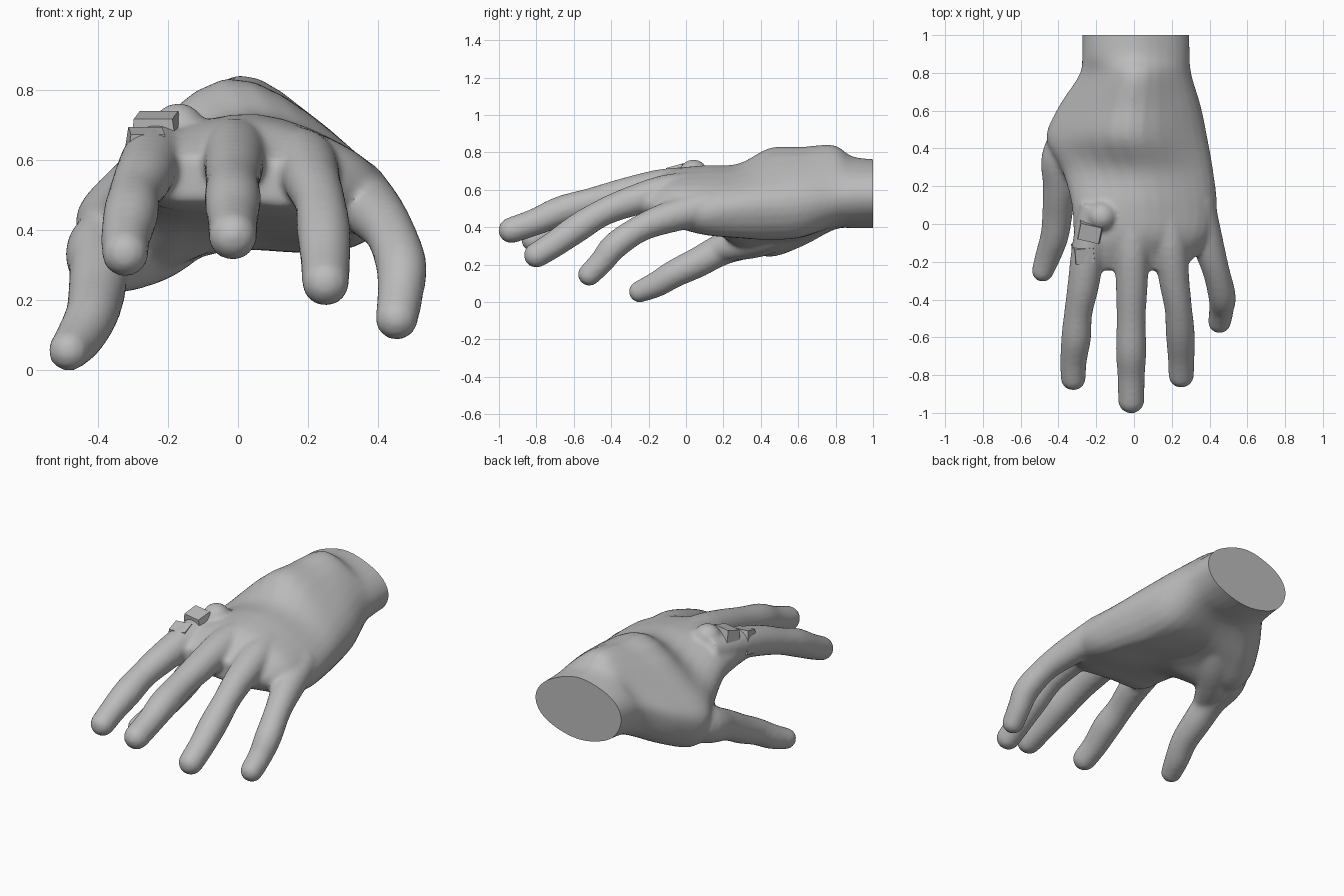
import bpy, bmesh, math
from mathutils import Vector, Matrix

if "Cube" in bpy.data.objects:
    bpy.data.objects.remove(bpy.data.objects["Cube"])

grey = bpy.data.materials.new("plain_grey")
grey.diffuse_color = (0.5, 0.5, 0.5, 1)
grey.use_nodes = True
grey.node_tree.nodes["Principled BSDF"].inputs["Base Color"].default_value = grey.diffuse_color
GROW = 0.007  # makes up for the shrinkage of the softening


def catmull(p0, p1, p2, p3, t):
    return 0.5 * (2 * p1 + (p2 - p0) * t + (2 * p0 - 5 * p1 + 4 * p2 - p3) * t * t
                  + (3 * p1 - p0 - 3 * p2 + p3) * t ** 3)


def spline(points, steps, closed=False):
    pts = [Vector(p) for p in points]
    n = len(pts)
    out = []
    for i in range(n if closed else n - 1):
        idx = [(i + k) % n if closed else min(max(i + k, 0), n - 1) for k in (-1, 0, 1, 2)]
        out += [catmull(*[pts[j] for j in idx], s / steps) for s in range(steps)]
    return out if closed else out + [pts[-1]]


def loft(bm, rings):
    loops = [[bm.verts.new(p) for p in ring] for ring in rings]
    n = len(loops[0])
    faces = [bm.faces.new(loops[0]), bm.faces.new(loops[-1])]
    for a, b in zip(loops, loops[1:]):
        for i in range(n):
            faces.append(bm.faces.new((a[i], a[(i + 1) % n], b[(i + 1) % n], b[i])))
    bmesh.ops.recalc_face_normals(bm, faces=faces)


def ball(bm, centre, r):
    bmesh.ops.create_icosphere(bm, subdivisions=3, radius=r,
                               matrix=Matrix.Translation(centre))


# finger: round tube along a path of x, y, z, radius, with a rounded tip
def finger(bm, path):
    pts = spline(path, 5)
    rings = []
    for i, p in enumerate(pts):
        d = (pts[min(i + 1, len(pts) - 1)] - pts[max(i - 1, 0)]).to_3d().normalized()
        side = d.cross(Vector((0, 0, 1))).normalized()
        up = side.cross(d)
        rings.append([p.to_3d() + (p[3] + GROW) * (math.cos(a) * side + math.sin(a) * up)
                      for a in [k * math.tau / 20 for k in range(20)]])
    loft(bm, rings)
    ball(bm, pts[0].to_3d(), pts[0][3] + GROW)


def new_object(name, bm):
    me = bpy.data.meshes.new(name)
    bm.to_mesh(me)
    bm.free()
    me.materials.append(grey)
    ob = bpy.data.objects.new(name, me)
    bpy.context.collection.objects.link(ob)
    return ob


bm = bmesh.new()

# palm and wrist: y, left x, right x, then heights around the section
# (left, top left, top, top right, right, bottom right, bottom, bottom left)
sections = [
    (1.10, -.275, .295, .59, .70, .76, .69, .57, .46, .395, .46),
    (0.90, -.275, .295, .58, .70, .775, .69, .57, .45, .395, .44),
    (0.79, -.29, .305, .56, .67, .84, .70, .55, .43, .395, .40),
    (0.62, -.40, .355, .47, .61, .83, .69, .52, .36, .345, .30),
    (0.45, -.465, .39, .42, .58, .825, .67, .51, .34, .345, .24),
    (0.28, -.38, .42, .46, .61, .74, .63, .50, .345, .37, .29),
    (0.10, -.33, .44, .55, .67, .73, .62, .48, .36, .395, .42),
    (-.06, -.32, .42, .57, .67, .71, .62, .48, .40, .43, .46),
    (-.17, -.31, .33, .57, .64, .655, .60, .51, .44, .455, .47),
    (-.245, -.28, .25, .56, .60, .61, .58, .53, .47, .485, .49),
]
fractions = (0, .13, .5, .87, 1, .87, .5, .13)
rings = []
for s in spline(sections, 5):
    outline = [(s[1] + (s[2] - s[1]) * f, s[0], s[3 + i]) for i, f in enumerate(fractions)]
    rings.append(spline(outline, 4, closed=True))
loft(bm, rings)

# index finger
finger(bm, [(-.322, -.815, .333, .060), (-.32, -.72, .38, .064), (-.306, -.60, .445, .072),
            (-.295, -.47, .50, .068), (-.268, -.32, .555, .077), (-.24, -.12, .605, .082),
            (-.20, .10, .63, .08)])
# middle finger
finger(bm, [(-.015, -.934, .383, .063), (-.015, -.80, .43, .066), (-.015, -.67, .485, .074),
            (-.015, -.50, .535, .070), (-.012, -.32, .58, .078), (-.01, -.12, .62, .085),
            (0, .10, .64, .08)])
# ring finger
finger(bm, [(.25, -.80, .25, .061), (.25, -.71, .305, .064), (.245, -.58, .395, .070),
            (.235, -.45, .475, .066), (.213, -.30, .535, .074), (.19, -.10, .59, .085),
            (.16, .10, .61, .08)])
# little finger
finger(bm, [(.453, -.517, .147, .055), (.463, -.45, .215, .059), (.466, -.38, .30, .066),
            (.435, -.25, .39, .065), (.39, -.10, .45, .077), (.33, .12, .51, .09)])
# thumb
finger(bm, [(-.483, -.248, .055, .052), (-.452, -.16, .093, .062), (-.42, -.06, .152, .068),
            (-.405, .06, .21, .074), (-.395, .20, .285, .080), (-.375, .38, .355, .100),
            (-.22, .57, .44, .09)])
# ball of the thumb, running into the palm
finger(bm, [(-.37, .18, .285, .060), (-.32, .30, .315, .085), (-.23, .45, .37, .105),
            (-.12, .62, .45, .10)])
# raised index knuckle
ball(bm, (-.17, .04, .685), .078)

# merge everything into one smooth skin
raw = new_object("hand_parts", bm)
m = raw.modifiers.new("merge", "REMESH")
m.mode = "VOXEL"
m.voxel_size = 0.013
m = raw.modifiers.new("soften", "SMOOTH")
m.factor = 0.5
m.iterations = 8
dg = bpy.context.evaluated_depsgraph_get()
skin = bpy.data.meshes.new_from_object(raw.evaluated_get(dg))
bpy.data.objects.remove(raw)

# flat wrist cut, standing on z = 0
bm = bmesh.new()
bm.from_mesh(skin)
cut = bmesh.ops.bisect_plane(bm, geom=bm.verts[:] + bm.edges[:] + bm.faces[:],
                             plane_co=(0, 1, 0), plane_no=(0, 1, 0), clear_outer=True)
rim = [e for e in cut["geom_cut"] if isinstance(e, bmesh.types.BMEdge)]
bmesh.ops.contextual_create(bm, geom=rim)
low = min(v.co.z for v in bm.verts)
bmesh.ops.translate(bm, verts=bm.verts[:], vec=(0, 0, -low))
bmesh.ops.recalc_face_normals(bm, faces=bm.faces[:])
hand = new_object("hand", bm)
bpy.context.view_layer.objects.active = hand
hand.select_set(True)
bpy.ops.object.shade_smooth_by_angle(angle=math.radians(40))

# finger ring: two chunky faceted stones set into the index finger
bm = bmesh.new()
for centre, size, turn in [((-.232, -.04, .66), (.15, .11, .14), -12),
                           ((-.262, -.16, .62), (.13, .10, .13), 6)]:
    mat = (Matrix.Translation(centre) @ Matrix.Rotation(math.radians(turn), 4, "Z")
           @ Matrix.Rotation(math.radians(12), 4, "X") @ Matrix.Diagonal((*size, 1)))
    verts = bmesh.ops.create_cube(bm, size=1, matrix=mat)["verts"]
    for v in verts:
        if v.co.z > centre[2]:
            v.co.x += (centre[0] - v.co.x) * .25
            v.co.y += (centre[1] - v.co.y) * .2
new_object("finger_ring", bm)
